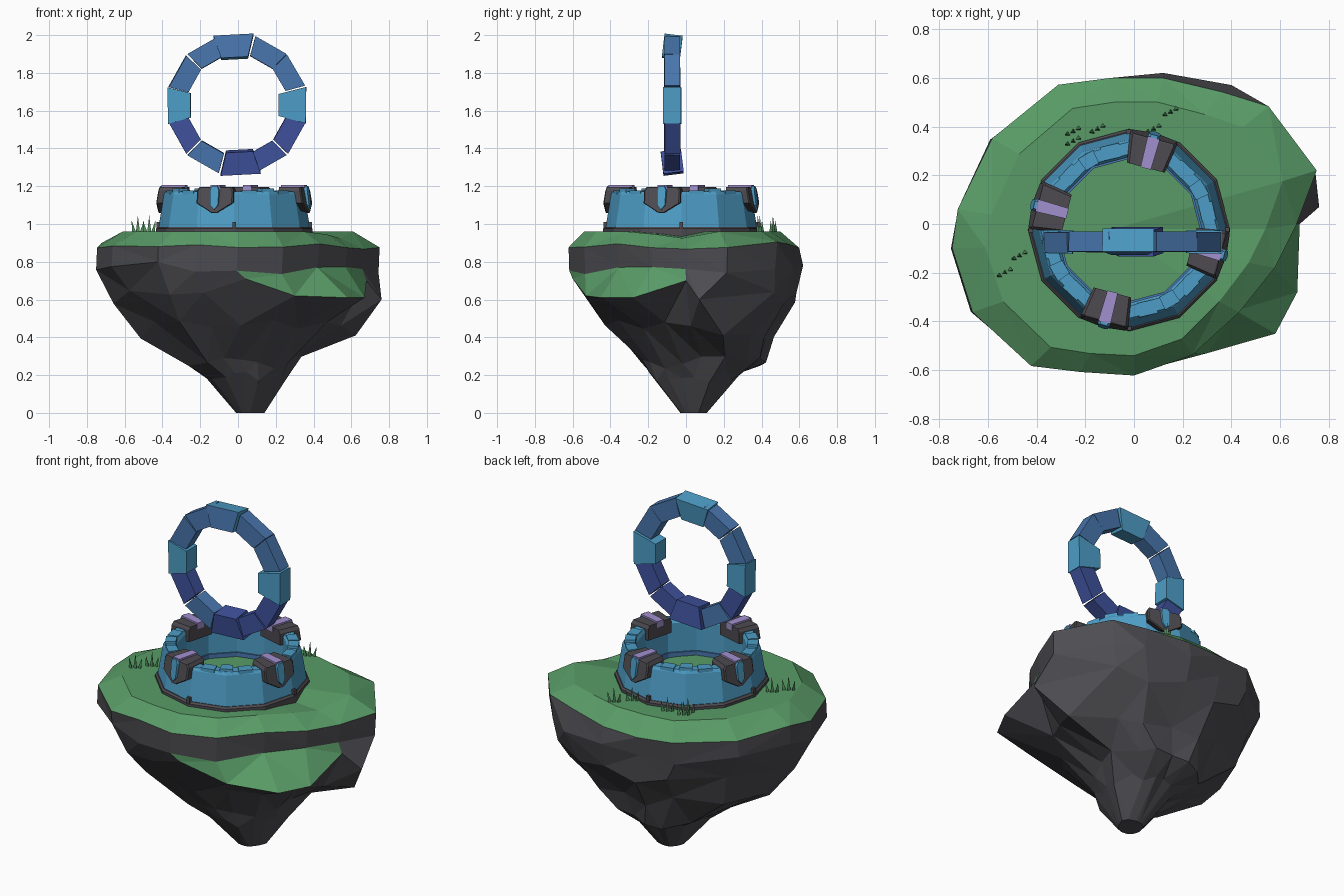
import bpy, bmesh, math, random
from mathutils import Vector, Matrix

if "Cube" in bpy.data.objects:
    bpy.data.objects.remove(bpy.data.objects["Cube"])

random.seed(11)


def mat(name, r, g, b):
    m = bpy.data.materials.new(name)
    m.diffuse_color = (r, g, b, 1)
    m.use_nodes = True
    m.node_tree.nodes["Principled BSDF"].inputs["Base Color"].default_value = m.diffuse_color
    return m


GRASS = mat("grass green", 0.10, 0.33, 0.135)
BLADE = mat("blade green", 0.08, 0.26, 0.105)
ROCK = mat("rock grey", 0.074, 0.074, 0.084)
DARK = mat("dark metal", 0.075, 0.07, 0.08)
PURPLE = mat("light purple", 0.36, 0.28, 0.62)
LIGHT = mat("light blue", 0.075, 0.34, 0.57)
MID = mat("mid blue", 0.065, 0.18, 0.42)
DEEP = mat("deep blue", 0.05, 0.085, 0.34)


def finish(name, bm, *mats):
    bmesh.ops.recalc_face_normals(bm, faces=bm.faces[:])
    me = bpy.data.meshes.new(name)
    bm.to_mesh(me)
    bm.free()
    for m in mats:
        me.materials.append(m)
    ob = bpy.data.objects.new(name, me)
    bpy.context.collection.objects.link(ob)
    return ob


def bridge(bm, a, b):
    n = len(a)
    return [bm.faces.new((a[i], a[(i + 1) % n], b[(i + 1) % n], b[i])) for i in range(n)]


def loft(name, loops, *mats):
    """Solid through equal-length point loops, capped at both ends."""
    bm = bmesh.new()
    vs = [[bm.verts.new(p) for p in lp] for lp in loops]
    for a, b in zip(vs, vs[1:]):
        bridge(bm, a, b)
    bm.faces.new(vs[0])
    bm.faces.new(vs[-1])
    return finish(name, bm, *mats)


# ---- floating island: one outline squeezed into a box at each height ----
rim = [(.75, .22), (.55, .48), (.36, .54), (.12, .6), (-.1, .6), (-.31, .57), (-.58, .35),
       (-.72, .06), (-.75, -.1), (-.66, -.36), (-.42, -.58), (-.22, -.61), (0, -.62),
       (.24, -.54), (.43, -.36), (.58, -.18), (.67, 0)]
# z, xmin, xmax, ymin, ymax, jitter
levels = [(.96, -.61, .61, -.54, .50, 0), (.885, -.75, .75, -.62, .60, .02),
          (.765, -.755, .74, -.615, .59, .035), (.61, -.66, .69, -.56, .58, .04),
          (.44, -.55, .58, -.43, .46, .05), (.26, -.29, .32, -.25, .40, .045),
          (.19, -.16, .25, -.19, .27, .03), (0, -.01, .14, -.03, .11, 0)]
# hand-placed corners: dipped grass edge, rock bulge at the back, ledge at the front right
fixed = {(0, 15): (.47, -.16, .945), (0, 16): (.54, -.02, .925), (2, 2): (.40, .57, .76), (2, 3): (.12, .62, .78),
         (3, 12): (.04, -.6, .71), (3, 13): (.30, -.53, .62), (3, 14): (.58, -.45, .61),
         (3, 15): (.67, -.28, .61), (3, 16): (.68, 0, .7), (3, 0): (.76, .07, .6)}
bm = bmesh.new()
rings = []
for k, (z, x0, x1, y0, y1, j) in enumerate(levels):
    ring = []
    for i, (x, y) in enumerate(rim):
        s = 1 + random.uniform(-j, j) * (1.8 if k > 3 else .25)
        p = ((x0 + (x + .75) / 1.5 * (x1 - x0)) * s, (y0 + (y + .62) / 1.22 * (y1 - y0)) * s,
             z + random.uniform(-j, j))
        ring.append(bm.verts.new(fixed.get((k, i), p)))
    rings.append(ring)
for k, (a, b) in enumerate(zip(rings, rings[1:])):
    for i, f in enumerate(bridge(bm, a, b)):
        # grass on the sloping rim and on the front-right ledge
        f.material_index = 0 if k == 0 or (k == 2 and 12 <= i <= 15) else 1
top = bm.faces.new(rings[0])
bm.faces.new(rings[-1]).material_index = 1
bmesh.ops.triangulate(bm, faces=[f for f in bm.faces if len(f.verts) == 4], quad_method='SHORT_EDGE')
for v in bmesh.ops.poke(bm, faces=[top])['verts']:
    v.co = (-.08, -.02, .96)
finish("island", bm, GRASS, ROCK)

# ---- round well wall ----
CX, CY = -.02, -.025


def circle(r, z, n=12):
    return [(CX + r * math.cos(2 * math.pi * i / n), CY + r * math.sin(2 * math.pi * i / n), z)
            for i in range(n)]


def tube(name, profile, m):
    """Closed (radius, z) profile swept around the well axis in 12 sides."""
    bm = bmesh.new()
    vs = [[bm.verts.new(p) for p in circle(r, z)] for r, z in profile]
    for a, b in zip(vs, vs[1:] + vs[:1]):
        bridge(bm, a, b)
    finish(name, bm, m)


tube("well_wall", [(.402, .975), (.372, 1.155), (.362, 1.172), (.312, 1.172), (.30, 1.155), (.30, .92)], LIGHT)
tube("wall_foot_trim", [(.415, .92), (.415, .975), (.405, .985), (.38, .985), (.38, .92)], DARK)
tube("inner_foot_trim", [(.305, .92), (.305, .985), (.292, .985), (.292, .92)], MID)


def radial(loop, ang):
    """Map (radius, tangent, z) points to the world at an angle round the well."""
    c, s = math.cos(ang), math.sin(ang)
    return [(CX + r * c - t * s, CY + r * s + t * c, z) for r, t, z in loop]


def radial_block(name, ang, r0, r1, half0, half1, z0, z1, m):
    rect = lambda r, h: radial([(r, -h, z0), (r, h, z0), (r, h, z1), (r, -h, z1)], ang)
    loft(name, [rect(r0, half0), rect(r1, half1)], m)


# four clamps with a purple strap and a blue drop on the outside
shield = [(-.1, 1.11), (-.015, 1.058), (.015, 1.058), (.1, 1.11), (.1, 1.178), (.088, 1.196), (-.088, 1.196), (-.1, 1.178)]
drop = [(0, 1.075), (.026, 1.1), (.03, 1.18), (.018, 1.2), (-.018, 1.2), (-.03, 1.18), (-.026, 1.1)]


def lean(z):
    return (1.196 - z) * .17


for k in range(4):
    a = math.radians(75 + 90 * k)
    loft(f"clamp_{k}", [radial([(.265, t * .8, max(z, 1.11)) for t, z in shield], a),
                        radial([(.382 + lean(z), t, z) for t, z in shield], a),
                        radial([(.388 + lean(z), t * .93, 1.13 + (z - 1.13) * .95) for t, z in shield], a)], DARK)
    loft(f"clamp_drop_{k}", [radial([(.36 + lean(z), t, z) for t, z in drop], a),
                             radial([(.404 + lean(z) * .7, t * .8, z) for t, z in drop], a)], LIGHT)
    radial_block(f"clamp_strap_{k}", a, .262, .392, .022, .026, 1.17, 1.206, PURPLE)
    # low rim tiles with a raised one in the middle, and foot studs
    for d, half, z in ((28, .04, 1.178), (45, .036, 1.187), (62, .04, 1.178)):
        radial_block(f"rim_tile_{k}_{d}", a + math.radians(d), .30, .358, half * .85, half, 1.14, z, LIGHT)
    radial_block(f"foot_stud_{k}", a + math.radians(15), .385, .412, .01, .01, .97, 1.01, DARK)

# ---- floating ring of twelve wedges ----
centre = Vector((-.005, -.073, 1.632))
for k in range(12):
    big = k in (0, 3, 6, 9)
    h = .054 if k == 9 else .048 if big else .041
    r0, r1 = (.22, .365) if k == 0 else (.245, .366) if big else (.258, .362)
    wide = .29 if k in (3, 9) else .264
    a = math.radians(30 * k + (3 if k in (3, 9) else random.uniform(-1, 1)))
    u, t, y = Vector((math.cos(a), 0, math.sin(a))), Vector((-math.sin(a), 0, math.cos(a))), Vector((0, h, 0))
    roll = Matrix.Rotation(math.radians(7 if k in (3, 9) else random.uniform(-3, 3)), 3, t)
    mid = u * (r0 + r1) / 2
    quad = [u * r0 - t * r0 * wide, u * r1 - t * r1 * wide, u * r1 + t * r1 * wide, u * r0 + t * r0 * wide]
    m = LIGHT if k in (0, 3, 6) else DEEP if k in (7, 9, 10, 11) else MID
    ob = loft(f"ring_wedge_{k}", [[centre + mid + roll @ (p - mid + s * y) for p in quad] for s in (-1, 1)], m, MID)
    if k == 3:  # top wedge has a darker front
        for f in ob.data.polygons:
            f.material_index = 1 if f.normal.y < -.9 else 0

# ---- grass tufts: thin leaning blades ----
bm = bmesh.new()
for x, y in [(-.53, -.2), (-.47, -.13), (-.25, .38), (-.25, .34), (-.15, .39), (.08, .39), (.15, .46)]:
    for i in (-1, 0, 1):
        hgt = .1 if i == 0 else .075
        place = Matrix.Translation((x + i * .026, y + i * .012, .945 + hgt / 2)) @ Matrix.Rotation(.2 * i, 4, 'Y')
        bmesh.ops.create_cone(bm, cap_ends=True, segments=3, radius1=.014, radius2=0, depth=hgt, matrix=place)
finish("grass_tufts", bm, BLADE)
